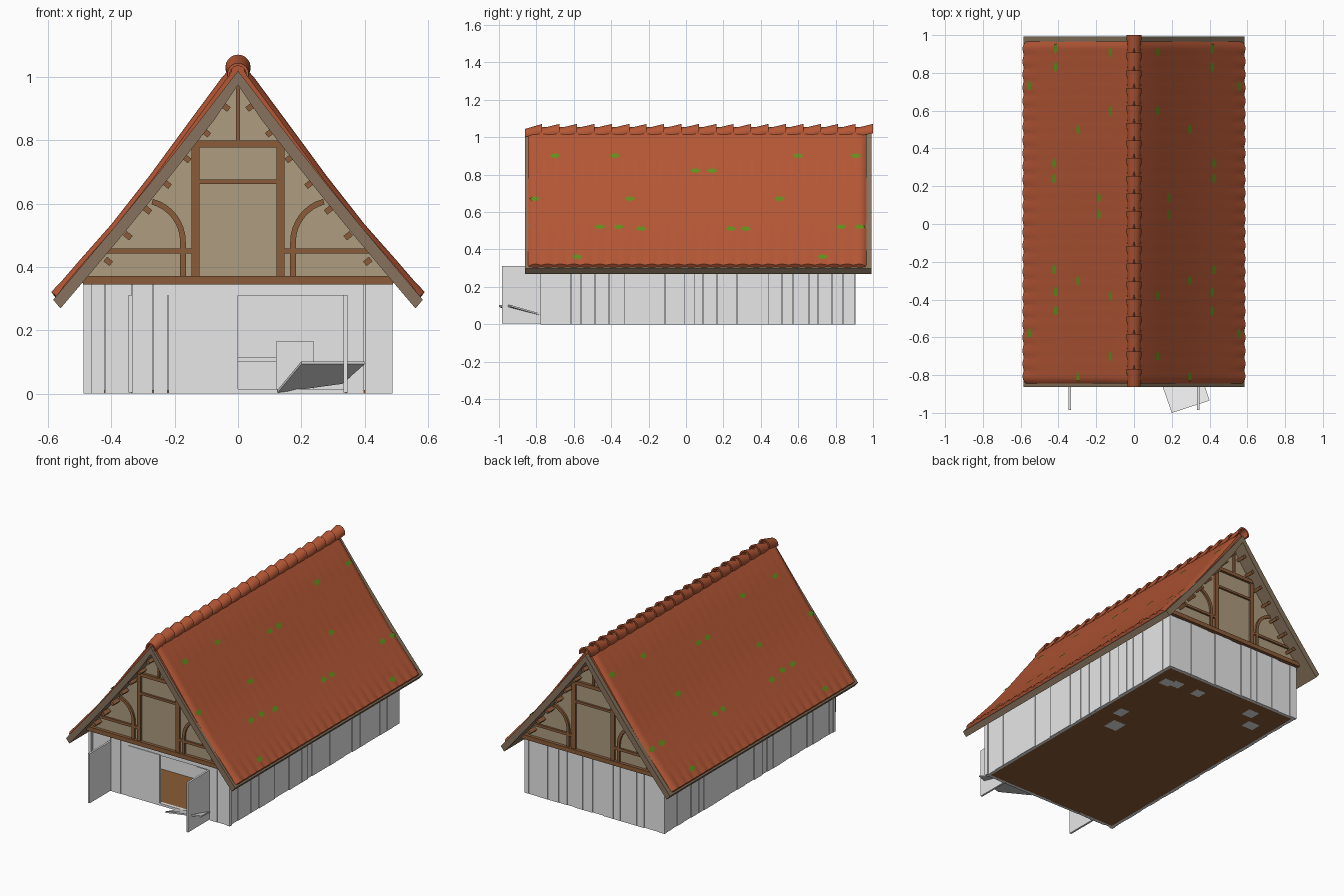
import bpy, bmesh, math, random
from mathutils import Vector

if "Cube" in bpy.data.objects:
    bpy.data.objects.remove(bpy.data.objects["Cube"])

random.seed(4)


def mat(name, rgb):
    m = bpy.data.materials.new(name)
    m.diffuse_color = (*rgb, 1)
    m.use_nodes = True
    m.node_tree.nodes["Principled BSDF"].inputs["Base Color"].default_value = m.diffuse_color
    return m


TILE = mat("terracotta", (0.46, 0.095, 0.036))
GREY = mat("pale_grey", (0.8, 0.8, 0.8))
PLASTER = mat("beige_plaster", (0.42, 0.335, 0.215))
BEAM = mat("brown_timber", (0.258, 0.107, 0.042))
BOARD = mat("weathered_timber", (0.242, 0.171, 0.109))
MOSS = mat("moss_green", (0.12, 0.28, 0.012))
EARTH = mat("earth_brown", (0.26, 0.108, 0.037))


def obj(name, verts, faces, m, mirror=False):
    me = bpy.data.meshes.new(name)
    me.from_pydata(verts, [], faces)
    bm = bmesh.new()
    bm.from_mesh(me)
    bmesh.ops.recalc_face_normals(bm, faces=bm.faces)
    bm.to_mesh(me)
    bm.free()
    me.materials.append(m)
    o = bpy.data.objects.new(name, me)
    bpy.context.collection.objects.link(o)
    if mirror:
        o.modifiers.new("mirror", 'MIRROR')
    return o


def smooth(o):
    bpy.ops.object.select_all(action='DESELECT')
    o.select_set(True)
    bpy.context.view_layer.objects.active = o
    bpy.ops.object.shade_smooth_by_angle(angle=math.radians(40))


def loft(name, rings, m, mirror=False):
    """Skin equal closed rings and cap both ends."""
    n = len(rings[0])
    verts = [v for r in rings for v in r]
    faces = [(k * n + i, k * n + (i + 1) % n, (k + 1) * n + (i + 1) % n, (k + 1) * n + i)
             for k in range(len(rings) - 1) for i in range(n)]
    faces += [tuple(range(n)), tuple(range(len(verts) - n, len(verts)))]
    return obj(name, verts, faces, m, mirror)


def prism(name, xz, y0, y1, m, mirror=False):
    return loft(name, [[(x, y, z) for x, z in xz] for y in (y0, y1)], m, mirror)


def box(name, x0, x1, y0, y1, z0, z1, m, mirror=False):
    return prism(name, [(x0, z0), (x1, z0), (x1, z1), (x0, z1)], y0, y1, m, mirror)


def planks(name, a0, a1, face, out, along_y, z1=0.35):
    """Row of upright boards with slightly uneven faces."""
    a = a0
    while a < a1 - 0.001:
        b = min(a + random.uniform(0.045, 0.09), a1)
        if a1 - b < 0.03:
            b = a1
        f = face - out * random.choice((0, 0.002, 0.005))
        lo, hi = sorted((f, face - out * 0.022))
        if along_y:
            box(name, lo, hi, a, b - 0.002, 0, z1, GREY)
        else:
            box(name, a, b - 0.002, lo, hi, 0, z1, GREY)
        a = b


YF, YB, XW = -0.775, 0.905, 0.485

# floor, with a few stones showing underneath
box("floor", -0.466, 0.466, YF + 0.02, YB - 0.02, 0.002, 0.012, EARTH)
box("floor_base", -0.478, 0.478, YF + 0.006, YB - 0.006, 0.0005, 0.002, EARTH)
box("door_sill", 0.0, 0.34, YF, YF + 0.02, 0, 0.014, GREY)
for x, y in [(0.31, 0.76), (0.37, 0.74), (0.35, 0.3), (0.28, 0.16), (-0.33, 0.67), (-0.24, 0.775), (0.15, 0.76)]:
    w, h = random.uniform(0.03, 0.045), random.uniform(0.03, 0.05)
    box("floor_stone", x - w, x + w, y - h, y + h, 0, 0.008, GREY)

# plank walls
for s in (-1, 1):
    planks("side_wall_plank", YF, YB, s * XW, s, True)
    box("side_wall_lining", *sorted((s * 0.465, s * 0.474)), YF + 0.01, YB - 0.01, 0.0, 0.35, GREY)
planks("back_wall_plank", -XW, XW, YB, 1, False)
box("back_wall_lining", -0.47, 0.47, YB - 0.022, YB - 0.011, 0.0, 0.35, GREY)
planks("front_wall_plank", -XW, -0.22, YF, -1, False)
planks("front_wall_plank", 0.345, XW, YF, -1, False)
box("front_lintel", -0.23, 0.35, YF + 0.004, YF + 0.02, 0.31, 0.35, GREY)
box("front_panel", -0.22, 0.0, YF, YF + 0.015, 0, 0.315, GREY)
box("corner_post", 0.468, 0.488, YF - 0.004, YF + 0.02, 0, 0.35, GREY, True)

# inside partition and trough
box("partition", -0.465, 0.465, -0.39, -0.375, 0.012, 0.35, GREY)
box("trough", 0.12, 0.24, -0.45, -0.39, 0.012, 0.165, GREY)
box("rail", 0.0, 0.12, -0.41, -0.39, 0.1, 0.115, GREY)

# open door leaves
box("door_leaf", 0.334, 0.346, -0.985, YF, 0.004, 0.312, GREY, True)

# fallen door board leaning on the threshold
corners = [(0.20, -1.0, 0.102), (0.40, -0.935, 0.102), (0.33, -0.72, 0.04), (0.125, -0.785, 0.012)]
loft("fallen_board", [corners, [(x, y, z - 0.009) for x, y, z in corners]], GREY)


# roof boarding: sets the grey-brown verge and eaves
def rafter_z(x):
    return 1.02 - 1.238 * x - 0.012 * math.sin(math.pi * x / 0.584)


xs = [0.584 * i / 6 for i in range(7)]
top = [(x, rafter_z(x)) for x in xs]
low = [(max(x - 0.023, 0), rafter_z(x) - (0.045 if x == 0 else 0.028)) for x in xs]
prism("roof_boarding", top + low[::-1], -0.862, 0.992, BOARD, True)

# tiled slopes: nearly flush, scalloped only along the eaves
PROFILE = [(0.0, 1.055), (0.05, 1.0), (0.15, 0.865), (0.28, 0.688), (0.4, 0.535), (0.5, 0.422), (0.56, 0.352),
           (0.588, 0.32)]
WAVE = [0.0004] * 6 + [0.001, 0.009]
N = Vector((0.78, 0.62))
Y0, Y1, RIBS, SUB = -0.845, 0.965, 26, 6
rings = []
for k in range(RIBS * SUB + 1):
    t = k / (RIBS * SUB)
    wave = abs(math.sin(math.pi * t * RIBS)) - 0.7
    edge = min(t, 1 - t) * (Y1 - Y0)
    drop = 0.014 * max(0, 1 - edge / 0.035) ** 2
    y = Y0 + t * (Y1 - Y0)
    up, dn = [], []
    for (x, z), w in zip(PROFILE, WAVE):
        h = wave * w - drop
        up.append((x + N.x * h if x else 0, y, z + N.y * h))
        dn.append((max(0, x - 0.022), y, z - 0.032))
    rings.append(up + dn[::-1])
smooth(loft("roof_tiles", rings, TILE, True))

# overlapping arched ridge tiles, each tilted up towards the back
count, y_start, y_end = 20, -0.862, 1.0
step = (y_end - y_start) / count
for i in range(count):
    a = y_start + i * step
    rr = []
    for y, r, cz in ((a - (0.02 if i else 0), 0.034, 1.010), (a + step, 0.040, 1.031)):
        angles = [math.pi * (-0.08 + 1.16 * j / 12) for j in range(13)]
        arch = [(r * math.cos(q), y, cz + r * math.sin(q)) for q in angles]
        rr.append(arch + [(x * 0.75, y, cz + (z - cz) * 0.75) for x, y, z in arch[::-1]])
    smooth(loft("ridge_tile", rr, TILE))
box("ridge_bed", -0.02, 0.02, Y0, Y1, 1.0, 1.035, TILE)


# flat moss patches on the tiles (y, z)
def tile_x(z):
    for (xa, za), (xb, zb) in zip(PROFILE, PROFILE[1:]):
        if zb <= z <= za:
            return xa + (xb - xa) * (za - z) / (za - zb)


MOSS_AT = [(-0.7, 0.9), (-0.38, 0.9), (0.6, 0.9), (0.91, 0.9), (0.05, 0.82), (0.14, 0.82), (-0.81, 0.67),
           (-0.3, 0.67), (0.5, 0.67), (-0.46, 0.52), (-0.36, 0.52), (-0.24, 0.51), (0.24, 0.51),
           (0.32, 0.51), (0.83, 0.52), (0.93, 0.52), (-0.58, 0.36), (0.73, 0.36)]
for y, z in MOSS_AT:
    rim = []
    for j in range(14):
        r = 1.1 if j % 2 else 0.75
        zz = z + 0.013 * r * math.sin(math.tau * j / 14)
        rim.append((tile_x(zz) + N.x * 0.002, y + 0.028 * r * math.cos(math.tau * j / 14), zz + N.y * 0.002))
    obj("moss_patch", rim, [tuple(range(14))], MOSS, True)

# purlin ends under the slopes
d = Vector((0.63, -0.78)) * 0.009
n = Vector((0.78, 0.63)) * 0.012
for i in range(7):
    c = Vector((0.038 + 0.062 * i, 0.905 - 0.0812 * i))
    prism("purlin", [tuple(c + p) for p in (d + n, d - n, -d - n, -d + n)], -0.835, 0.965, BEAM, True)

# both gables: plaster triangle with timber framing
for f, s in ((YF, -1), (YB, 1)):
    def bar(name, x0, x1, z0, z1, mirror=False, t=0.012):
        y0, y1 = sorted((f - s * 0.01, f + s * t))
        box(name, x0, x1, y0, y1, z0, z1, BEAM, mirror)

    prism("gable_plaster", [(-0.5, 0.35), (0.5, 0.35), (0.5, 0.37), (0, 0.985), (-0.5, 0.37)],
          *sorted((f - s * 0.02, f)), PLASTER)
    bar("gable_sill", -0.49, 0.49, 0.345, 0.372, t=0.02)
    bar("gable_post", 0.121, 0.147, 0.37, 0.78, True)
    bar("gable_collar", -0.16, 0.16, 0.778, 0.8, t=0.016)
    bar("gable_mid_rail", -0.121, 0.121, 0.662, 0.676)
    bar("gable_side_rail", 0.147, 0.42, 0.442, 0.458, True)
    bar("gable_king_post", -0.006, 0.006, 0.8, 0.98)
    # curved brace: upright foot bending outwards to the slope
    cx, cz, r = 0.305, 0.48, 0.14
    inner, outer = [(0.165, 0.37)], [(0.183, 0.37)]
    for j in range(9):
        a = math.pi - math.radians(75) * j / 8
        inner.append((cx + r * math.cos(a), cz + r * math.sin(a)))
        outer.append((cx + (r - 0.018) * math.cos(a), cz + (r - 0.018) * math.sin(a)))
    prism("gable_brace", inner + outer[::-1], *sorted((f - s * 0.01, f + s * 0.012)), BEAM, True)
